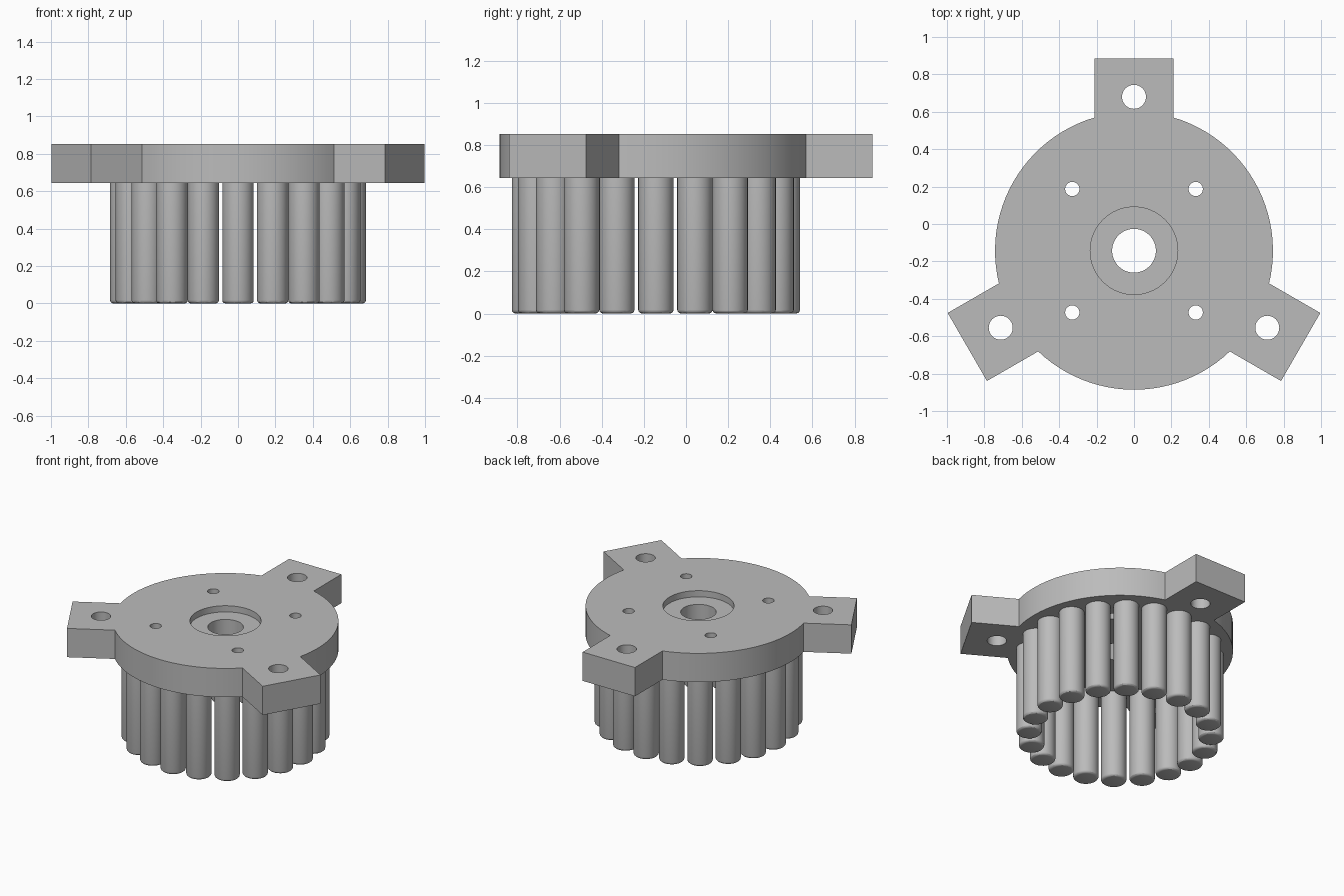
import bpy, bmesh
from math import sin, cos, pi, asin, radians
from mathutils import Matrix, Vector

cube = bpy.data.objects.get("Cube")
if cube:
    bpy.data.objects.remove(cube, do_unlink=True)

CENTRE_Y = -0.143
BOTTOM, TOP = 0.643, 0.852
DISC_R, ARM_HALF, ARM_END = 0.743, 0.21, 1.029
PIN_COUNT, PIN_R, RING_R = 20, 0.084, 0.6

grey = bpy.data.materials.new("plain grey")
grey.use_nodes = True
grey.diffuse_color = (0.5, 0.5, 0.5, 1)
grey.node_tree.nodes["Principled BSDF"].inputs["Base Color"].default_value = (0.5, 0.5, 0.5, 1)


def make_object(name, bm):
    bmesh.ops.recalc_face_normals(bm, faces=bm.faces)
    mesh = bpy.data.meshes.new(name)
    bm.to_mesh(mesh)
    bm.free()
    mesh.materials.append(grey)
    obj = bpy.data.objects.new(name, mesh)
    obj.location.y = CENTRE_Y
    bpy.context.collection.objects.link(obj)
    return obj


def smooth(obj):
    bpy.ops.object.select_all(action='DESELECT')
    obj.select_set(True)
    bpy.context.view_layer.objects.active = obj
    bpy.ops.object.shade_smooth_by_angle(angle=radians(30))


def add_cylinder(bm, x, y, radius, z0, z1, segments=48):
    place = Matrix.Translation((x, y, (z0 + z1) / 2))
    return bmesh.ops.create_cone(bm, cap_ends=True, segments=segments, radius1=radius,
                                 radius2=radius, depth=z1 - z0, matrix=place)["verts"]


# Plate: disc outline with three square arms, extruded upwards
half = asin(ARM_HALF / DISC_R)
arm_angles = [pi / 2 + i * 2 * pi / 3 for i in range(3)]
outline = []
for a in arm_angles:
    along, across = Vector((cos(a), sin(a), 0)), Vector((-sin(a), cos(a), 0))
    outline += [along * ARM_END - across * ARM_HALF, along * ARM_END + across * ARM_HALF]
    start, sweep, steps = a + half, 2 * pi / 3 - 2 * half, 24
    for k in range(steps + 1):
        t = start + sweep * k / steps
        outline.append(Vector((DISC_R * cos(t), DISC_R * sin(t), 0)))

bm = bmesh.new()
base = bm.faces.new([bm.verts.new(p + Vector((0, 0, BOTTOM))) for p in outline])
top = bmesh.ops.extrude_face_region(bm, geom=[base], use_keep_orig=True)["geom"]
bmesh.ops.translate(bm, vec=(0, 0, TOP - BOTTOM),
                    verts=[g for g in top if isinstance(g, bmesh.types.BMVert)])
plate = make_object("mounting_plate", bm)

# Cutters: centre bore, arm holes and four small screw holes, then the recess
bm = bmesh.new()
holes = [(0, 0, 0.117)]
holes += [(0.823 * cos(a), 0.823 * sin(a), 0.064) for a in arm_angles]
holes += [(sx * 0.33, sy * 0.33, 0.038) for sx in (-1, 1) for sy in (-1, 1)]
for x, y, r in holes:
    add_cylinder(bm, x, y, r, BOTTOM - 0.1, TOP + 0.1)
hole_cutter = make_object("hole_cutter", bm)

bm = bmesh.new()
add_cylinder(bm, 0, 0, 0.234, TOP - 0.045, TOP + 0.1, 64)
recess_cutter = make_object("recess_cutter", bm)

for cutter in (hole_cutter, recess_cutter):
    cutter.hide_render = True
    cutter.hide_viewport = True
    cut = plate.modifiers.new(cutter.name, 'BOOLEAN')
    cut.operation, cut.solver, cut.object = 'DIFFERENCE', 'EXACT', cutter

# Bake the cuts, remove the cutters
bpy.context.view_layer.update()
graph = bpy.context.evaluated_depsgraph_get()
baked = bpy.data.meshes.new_from_object(plate.evaluated_get(graph))
plate.modifiers.clear()
plate.data = baked
for cutter in (hole_cutter, recess_cutter):
    bpy.data.objects.remove(cutter, do_unlink=True)
smooth(plate)

# Pins: a ring of round bars with softened lower rims
bm = bmesh.new()
for i in range(PIN_COUNT):
    a = 2 * pi * i / PIN_COUNT
    add_cylinder(bm, RING_R * cos(a), RING_R * sin(a), PIN_R, 0, BOTTOM + 0.005, 32)
rims = [e for e in bm.edges if all(v.co.z < 0.001 for v in e.verts)]
bmesh.ops.bevel(bm, geom=rims, offset=0.018, segments=3, profile=0.5, affect='EDGES')
pins = make_object("ring_of_pins", bm)
smooth(pins)
